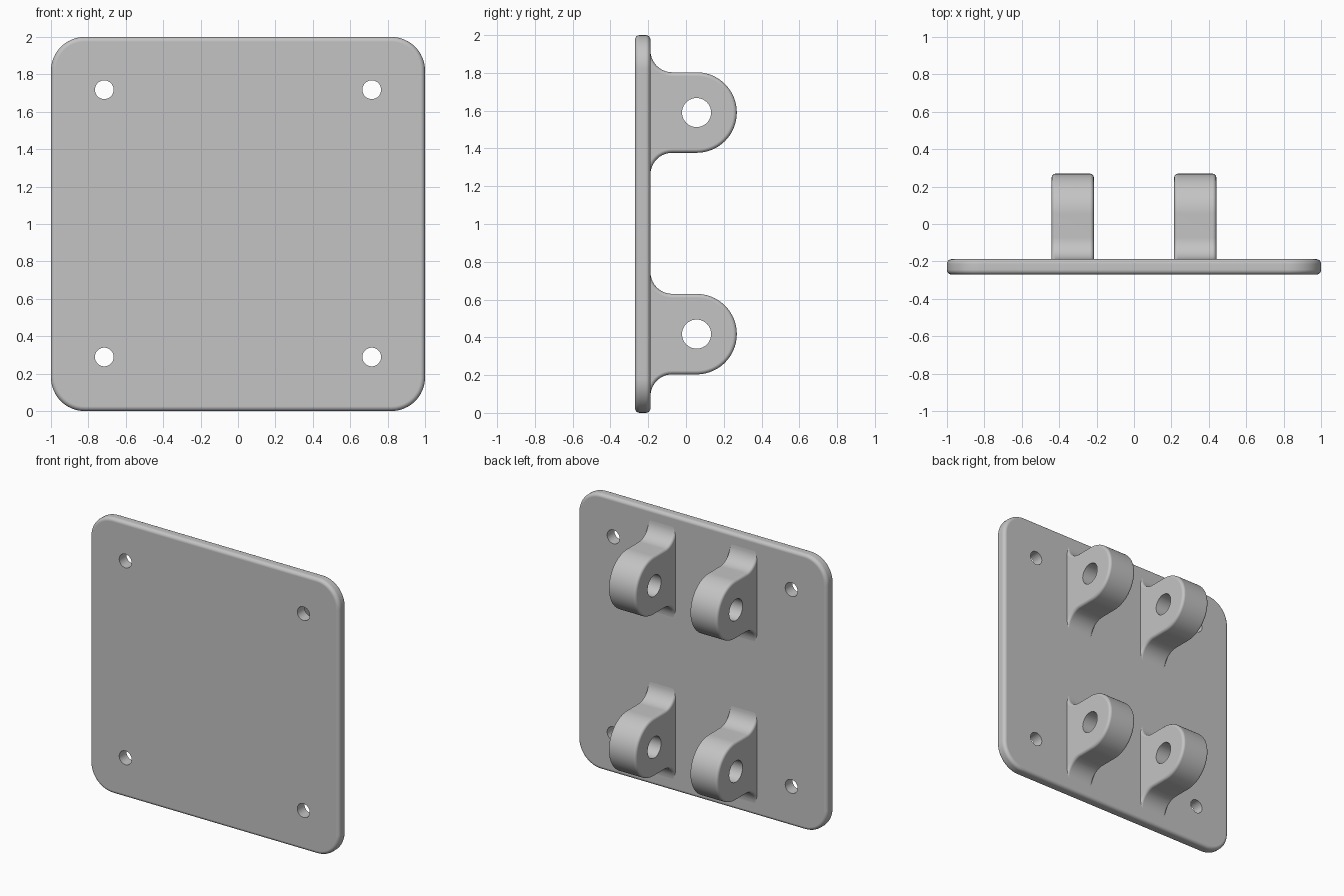
import bpy, bmesh
from math import pi, cos, sin
from mathutils import Matrix, Vector

cube = bpy.data.objects.get("Cube")
if cube:
    bpy.data.objects.remove(cube, do_unlink=True)

grey = bpy.data.materials.new("light grey")
grey.use_nodes = True
grey.diffuse_color = (0.55, 0.55, 0.55, 1)
grey.node_tree.nodes["Principled BSDF"].inputs["Base Color"].default_value = (0.55, 0.55, 0.55, 1)

BACK, FACE = -0.27, -0.188      # plate thickness range in y
LUG_Y, LUG_R = 0.056, 0.213     # pin axis and rounded end
FILLET = 0.115


def arc(cx, cy, r, start, end, n):
    """Points along an arc, angles in units of pi."""
    angles = [pi * (start + (end - start) * i / n) for i in range(n + 1)]
    return [(cx + r * cos(a), cy + r * sin(a)) for a in angles]


def add_object(name, bm):
    mesh = bpy.data.meshes.new(name)
    bmesh.ops.recalc_face_normals(bm, faces=bm.faces)
    bm.to_mesh(mesh)
    bm.free()
    mesh.materials.append(grey)
    ob = bpy.data.objects.new(name, mesh)
    bpy.context.collection.objects.link(ob)
    return ob


def rounded_slab(name, points, depth, radius):
    """Extrude an outline along depth and round both rims."""
    bm = bmesh.new()
    base = bm.faces.new([bm.verts.new(p) for p in points])
    top = bmesh.ops.extrude_face_region(bm, geom=[base], use_keep_orig=True)["geom"]
    bmesh.ops.translate(bm, vec=depth, verts=[v for v in top if isinstance(v, bmesh.types.BMVert)])
    cap = next(f for f in top if isinstance(f, bmesh.types.BMFace))
    rim = list(base.edges) + list(cap.edges)
    bmesh.ops.bevel(bm, geom=rim, offset=radius, offset_type='OFFSET',
                    segments=5, profile=0.5, affect='EDGES', clamp_overlap=False)
    return add_object(name, bm)


def drill(ob, centres, radius, axis):
    """Cut round through holes along the x or y axis."""
    turn = Matrix.Rotation(pi / 2, 4, 'Y' if axis == 'x' else 'X')
    bm = bmesh.new()
    for c in centres:
        bmesh.ops.create_cone(bm, cap_ends=True, segments=40, radius1=radius, radius2=radius,
                              depth=0.6, matrix=Matrix.Translation(c) @ turn)
    cutter = add_object("hole_cutter", bm)
    cutter.hide_render = True
    mod = ob.modifiers.new("holes", 'BOOLEAN')
    mod.operation, mod.solver, mod.object = 'DIFFERENCE', 'EXACT', cutter
    bpy.context.view_layer.objects.active = ob
    bpy.ops.object.modifier_apply(modifier=mod.name)
    bpy.data.objects.remove(cutter, do_unlink=True)


def finish(ob):
    bpy.ops.object.select_all(action='DESELECT')
    ob.select_set(True)
    bpy.context.view_layer.objects.active = ob
    bpy.ops.object.shade_smooth_by_angle(angle=pi / 5)
    ob.modifiers.new("flat_faces", 'WEIGHTED_NORMAL').keep_sharp = True


# Mounting plate with four screw holes
r = 0.18
outline = []
for i, (sx, sz) in enumerate([(1, 1), (-1, 1), (-1, -1), (1, -1)]):
    outline += arc(sx * (1 - r), 1 + sz * (1 - r), r, i / 2, i / 2 + 0.5, 12)
plate = rounded_slab("mounting_plate", [(x, BACK, z) for x, z in outline],
                     Vector((0, FACE - BACK, 0)), 0.025)
drill(plate, [(x, -0.2, z) for x in (-0.715, 0.715) for z in (0.289, 1.718)], 0.05, 'y')
finish(plate)

# Four pin lugs: rounded end, flared root sunk into the plate
root_y, root_z = FACE + FILLET, LUG_R + FILLET
half = arc(LUG_Y, 0, LUG_R, 0, 0.5, 20) + arc(root_y, root_z, FILLET, 1.5, 1, 10)
half.append((FACE - 0.06, LUG_R + FILLET))
profile = half + [(y, -z) for y, z in reversed(half[1:])]
for height, zc in (("lower", 0.417), ("upper", 1.59)):
    for side, x0 in (("right", -0.44), ("left", 0.215)):
        lug = rounded_slab(f"{height}_{side}_lug", [(x0, y, zc + z) for y, z in profile],
                           Vector((0.225, 0, 0)), 0.02)
        drill(lug, [(x0 + 0.11, LUG_Y, zc)], 0.077, 'x')
        finish(lug)
